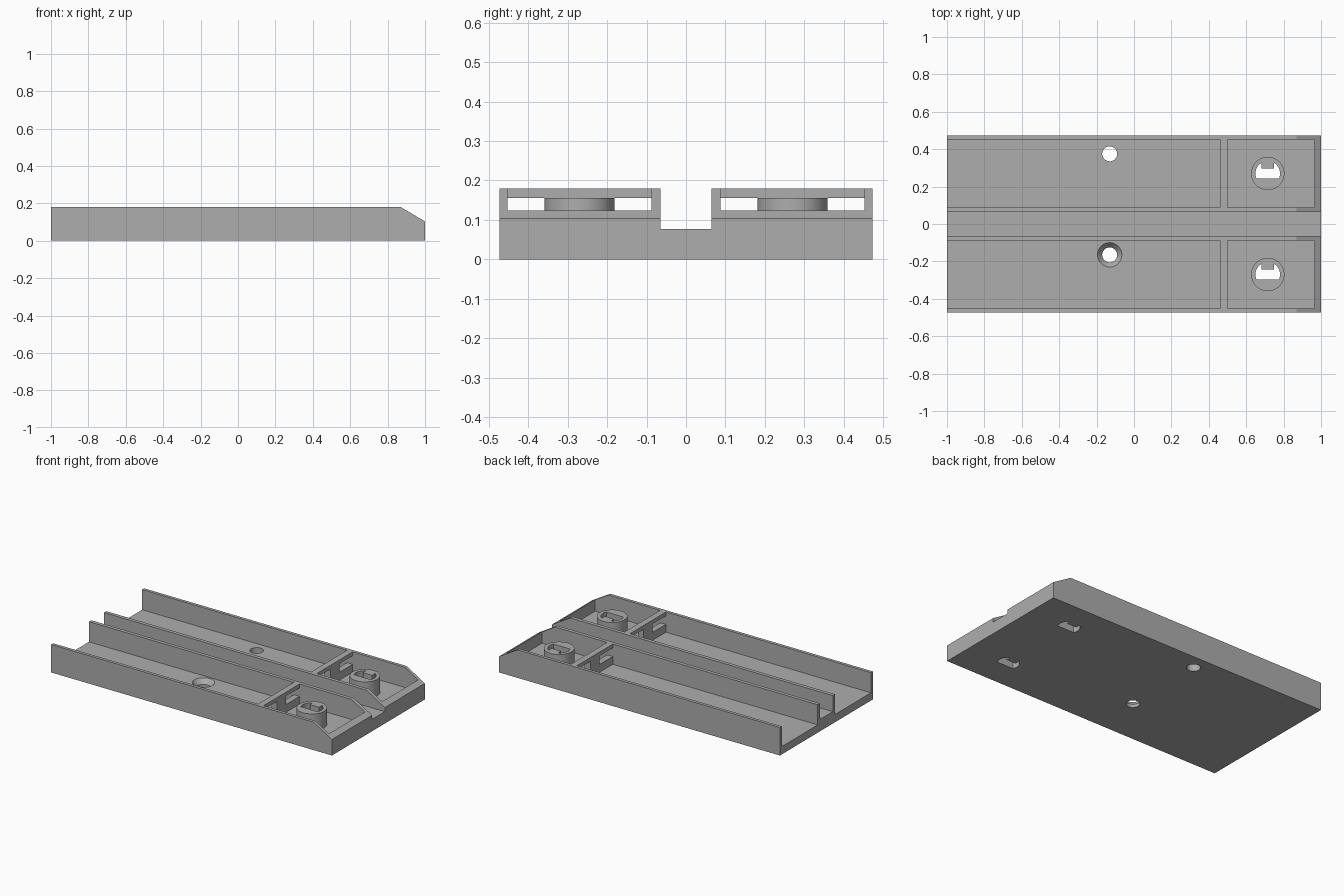
import bpy, bmesh, math
from mathutils import Vector

if "Cube" in bpy.data.objects:
    bpy.data.objects.remove(bpy.data.objects["Cube"], do_unlink=True)

HALF_W, HEIGHT, FLOOR = 0.473, 0.18, 0.05
LANE_Y = 0.27          # centre line of each lane
BOSS_X, BOSS_TOP = 0.715, 0.155

grey = bpy.data.materials.new("plain grey")
grey.use_nodes = True
colour = (0.42, 0.42, 0.42, 1)
grey.diffuse_color = colour
grey.node_tree.nodes["Principled BSDF"].inputs["Base Color"].default_value = colour


def prism(name, points, sweep):
    """Extrude a closed outline along a vector."""
    bm = bmesh.new()
    face = bm.faces.new([bm.verts.new(p) for p in points])
    grown = bmesh.ops.extrude_face_region(bm, geom=[face])
    moved = [v for v in grown["geom"] if isinstance(v, bmesh.types.BMVert)]
    bmesh.ops.translate(bm, verts=moved, vec=Vector(sweep))
    bmesh.ops.recalc_face_normals(bm, faces=bm.faces)
    return finish(name, bm)


def finish(name, bm):
    mesh = bpy.data.meshes.new(name)
    bm.to_mesh(mesh)
    bm.free()
    mesh.materials.append(grey)
    ob = bpy.data.objects.new(name, mesh)
    bpy.context.collection.objects.link(ob)
    return ob


def box(name, x0, x1, y0, y1, z0, z1):
    outline = [(x0, y0, z0), (x1, y0, z0), (x1, y1, z0), (x0, y1, z0)]
    return prism(name, outline, (0, 0, z1 - z0))


def cone(name, x, y, z0, z1, r0, r1):
    bm = bmesh.new()
    bmesh.ops.create_cone(bm, cap_ends=True, segments=48, radius1=r0, radius2=r1, depth=z1 - z0)
    bmesh.ops.translate(bm, verts=bm.verts, vec=(x, y, (z0 + z1) / 2))
    return finish(name, bm)


def cut(target, cutter, keep=False):
    """Subtract the cutter and apply the result."""
    mod = target.modifiers.new("cut", 'BOOLEAN')
    mod.operation, mod.solver, mod.object = 'DIFFERENCE', 'EXACT', cutter
    bpy.context.view_layer.objects.active = target
    bpy.ops.object.modifier_apply(modifier=mod.name)
    if not keep:
        bpy.data.objects.remove(cutter, do_unlink=True)


def key_hole(y):
    """Round opening with a flat lower side and a square tab on the upper side."""
    r, tab, flat, tab_y = 0.066, 0.033, -0.027, 0.027
    start, end = math.asin(flat / r), math.acos(tab / r)
    arc = [start + (end - start) * i / 10 for i in range(11)]
    right = [(r * math.cos(a), r * math.sin(a)) for a in arc] + [(tab, tab_y)]
    outline = right + [(-px, py) for px, py in reversed(right)]
    return prism("key_cutter", [(BOSS_X + px, y + py, -0.1) for px, py in outline], (0, 0, 0.4))


# Base block with a sloped nose
side = [(-1, 0), (1, 0), (1, 0.103), (0.87, HEIGHT), (-1, HEIGHT)]
base = prism("base_tray", [(x, -HALF_W, z) for x, z in side], (0, 2 * HALF_W, 0))

# Central channel
cut(base, box("channel_cutter", -1.1, 1.1, -0.065, 0.065, 0.077, 0.3))

for label, s in (("right", -1), ("left", 1)):
    y0, y1 = sorted((s * 0.088, s * 0.453))
    # Long open lane and square nose pocket, leaving a divider between them
    cut(base, box("lane_cutter", -1.1, 0.46, y0, y1, FLOOR, 0.3))
    cut(base, box("pocket_cutter", 0.5, 0.965, y0, y1, FLOOR, 0.3))
    # Two wire slots through the divider, either side of a middle post
    for edge, inner in ((y0, y0 + 0.137), (y1 - 0.137, y1)):
        cut(base, box("slot_cutter", 0.44, 0.52, edge, inner, 0.1, BOSS_TOP))
    # Raised boss with a keyed opening
    boss = cone(label + "_boss", BOSS_X, s * LANE_Y, FLOOR - 0.01, BOSS_TOP, 0.089, 0.089)
    key = key_hole(s * LANE_Y)
    cut(base, key, keep=True)
    cut(boss, key)
    boss.select_set(True)

# Screw holes, one of them countersunk
for y in (0.375, -0.165):
    cut(base, cone("screw_cutter", -0.13, y, -0.1, 0.3, 0.04, 0.04))
cut(base, cone("countersink_cutter", -0.13, -0.165, 0.02, FLOOR + 0.001, 0.04, 0.066))

# Smooth the round walls while keeping edges crisp
base.select_set(True)
bpy.context.view_layer.objects.active = base
bpy.ops.object.shade_smooth_by_angle(angle=math.radians(30))
